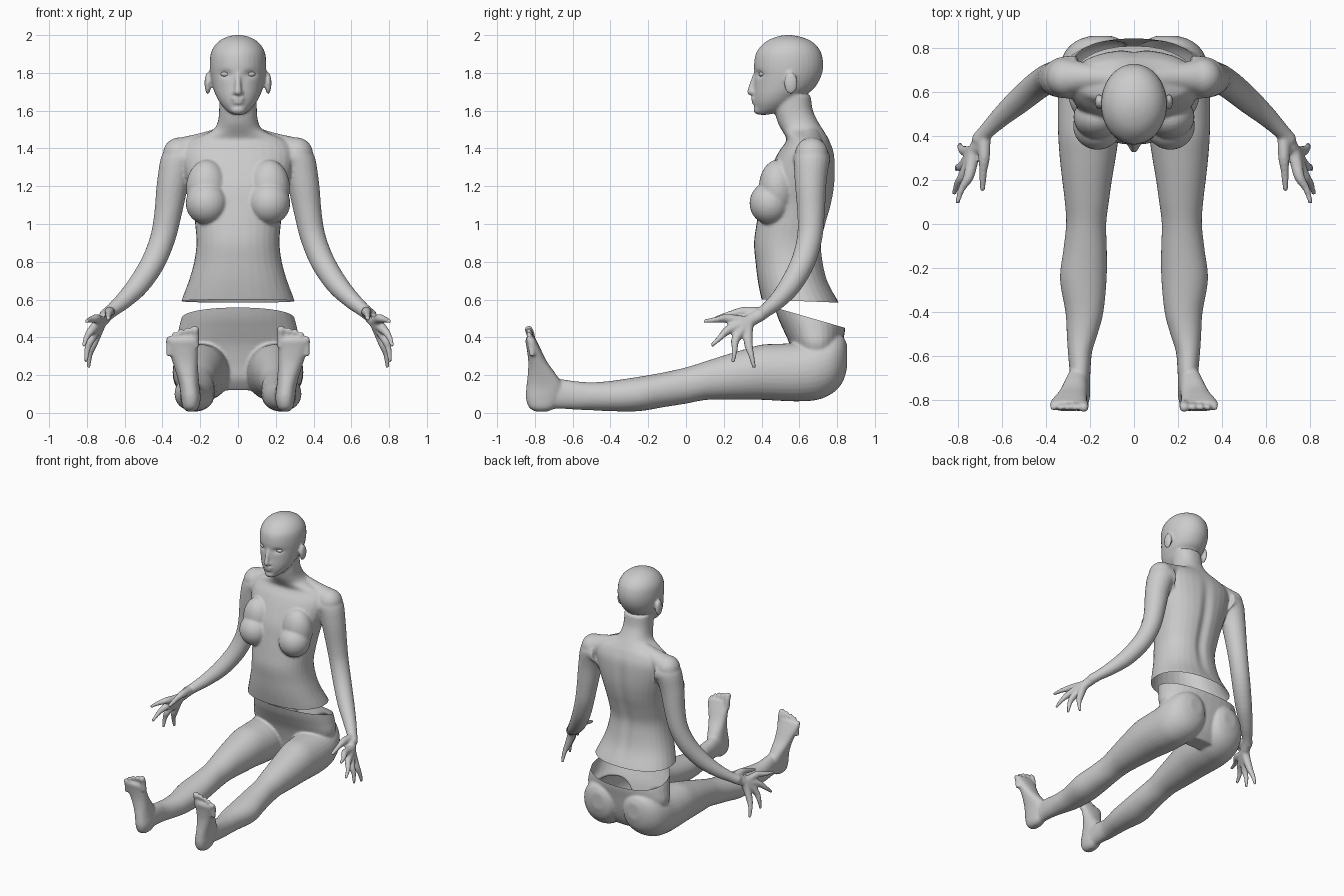
import bpy, bmesh, math
from mathutils import Vector, Matrix


def loft(bm, secs, n=2.0, sides=32, sub=4):
    """Skin a closed body through (centre, u radius, v radius) sections."""
    def cr(a, b, c, d, t):
        return 0.5 * (2*b + (c-a)*t + (2*a-5*b+4*c-d)*t*t + (3*b-a-3*c+d)*t**3)
    secs = [secs[0]] + secs + [secs[-1]]
    path = []
    for i in range(1, len(secs) - 2):
        for k in range(sub):
            path.append([cr(*[secs[i+j][m] for j in (-1, 0, 1, 2)], k / sub) for m in range(3)])
    path.append(secs[-1])
    rings = []
    for c, u, v in path:
        ring = []
        for k in range(sides):
            a = 2 * math.pi * k / sides
            ca, sa = math.cos(a), math.sin(a)
            p = c + u * math.copysign(abs(ca)**(2/n), ca) + v * math.copysign(abs(sa)**(2/n), sa)
            ring.append(bm.verts.new(p))
        rings.append(ring)
    for a, b in zip(rings, rings[1:]):
        for k in range(sides):
            bm.faces.new((a[k], a[k-1], b[k-1], b[k]))
    bm.faces.new(rings[0])
    bm.faces.new(rings[-1][::-1])


def stack(bm, rows, n=2.0, s=1):
    """Horizontal sections: z, centre x, half width, front y, back y."""
    loft(bm, [(Vector((s*x, (f+b)/2, z)), Vector((w, 0, 0)), Vector((0, (b-f)/2, 0)))
              for z, x, w, f, b in rows], n)


def ball(bm, c, r, s=1):
    m = Matrix.Translation((s*c[0], c[1], c[2])) @ Matrix.Diagonal((*r, 1))
    bmesh.ops.create_uvsphere(bm, u_segments=24, v_segments=16, radius=1, matrix=m)


def tube(bm, pts, s=1):
    """Round limb through x, y, z, radius points, with a rounded tip."""
    P = [Vector((s*p[0], p[1], p[2])) for p in pts]
    secs = []
    for i, p in enumerate(P):
        t = (P[min(i+1, len(P)-1)] - P[max(i-1, 0)]).normalized()
        u = t.cross(Vector((0.3*s, 1, 0.2))).normalized()
        secs.append((p, u * pts[i][3], t.cross(u) * pts[i][3]))
    loft(bm, secs, sides=20)
    ball(bm, P[-1], [pts[-1][3]] * 3)


def fuse(name, bm, co, no, keep, dent=None):
    """Fuse overlapping volumes to one skin, cut it open at a plane."""
    bmesh.ops.recalc_face_normals(bm, faces=bm.faces)
    me = bpy.data.meshes.new(name)
    bm.to_mesh(me)
    ob = bpy.data.objects.new(name, me)
    bpy.context.collection.objects.link(ob)
    r = ob.modifiers.new("skin", 'REMESH')
    r.mode, r.voxel_size = 'VOXEL', 0.008
    sm = ob.modifiers.new("soften", 'SMOOTH')
    sm.factor, sm.iterations = 0.5, 5
    dg = bpy.context.evaluated_depsgraph_get()
    new = bpy.data.meshes.new_from_object(ob.evaluated_get(dg))
    ob.modifiers.clear()
    ob.data = new
    bm = bmesh.new()
    bm.from_mesh(new)
    fs = [f for f in bm.faces if all(keep(v.co) for v in f.verts)]
    geom = list({v for f in fs for v in f.verts}) + list({e for f in fs for e in f.edges}) + fs
    bmesh.ops.bisect_plane(bm, geom=geom, plane_co=co, plane_no=no, clear_outer=True)
    for v in bm.verts:
        if dent:
            v.co.y += dent(v.co)
    for f in bm.faces:
        f.smooth = True
    bm.to_mesh(new)
    return ob


# Torso and neck
up = bmesh.new()
stack(up, [(.52, 0, .32, .42, .84), (.60, 0, .297, .40, .80), (.70, 0, .26, .38, .75),
           (.80, 0, .232, .368, .727), (.90, 0, .22, .36, .72), (1.0, 0, .227, .373, .742),
           (1.1, 0, .24, .39, .77), (1.2, 0, .265, .41, .787), (1.3, 0, .29, .45, .79),
           (1.38, 0, .295, .49, .783), (1.44, 0, .26, .53, .76), (1.475, 0, .18, .52, .74),
           (1.5, 0, .13, .505, .725), (1.54, 0, .107, .485, .70), (1.6, 0, .10, .47, .672),
           (1.68, 0, .10, .47, .66)], n=2.25)

# Head
stack(up, [(1.578, 0, .025, .385, .43), (1.60, 0, .06, .368, .52), (1.64, 0, .095, .36, .58),
           (1.68, 0, .117, .358, .63), (1.72, 0, .132, .36, .68), (1.78, 0, .145, .363, .715),
           (1.84, 0, .15, .36, .727), (1.90, 0, .145, .369, .718), (1.94, 0, .127, .395, .695),
           (1.97, 0, .098, .43, .66), (1.99, 0, .06, .475, .61), (2.0, 0, .02, .52, .56)])
tube(up, [(0, .372, 1.80, .013), (0, .354, 1.75, .015), (0, .342, 1.70, .019)])
ball(up, (0, .385, 1.605), (.04, .028, .026))
ball(up, (0, .362, 1.663), (.036, .018, .009))
ball(up, (0, .365, 1.643), (.031, .018, .010))

for s in (1, -1):
    # Face sides
    ball(up, (.017, .36, 1.695), (.014, .018, .012), s)
    ball(up, (.16, .555, 1.745), (.017, .036, .058), s)
    # Chest and shoulder
    ball(up, (.165, .445, 1.11), (.112, .109, .113), s)
    ball(up, (.165, .485, 1.19), (.11, .10, .15), s)
    tube(up, [(.05, .66, 1.47, .055), (.18, .665, 1.425, .06), (.31, .665, 1.37, .088)], s)
    # Arm
    tube(up, [(.26, .665, 1.34, .10), (.315, .665, 1.33, .095), (.345, .66, 1.22, .084),
              (.37, .662, 1.06, .073), (.397, .655, .93, .067), (.448, .62, .80, .064),
              (.525, .555, .68, .058), (.605, .485, .595, .046), (.67, .42, .54, .036),
              (.70, .385, .515, .036)], s)
    # Hand
    for kn, tip in (((.75, .215, .50), (.80, .10, .485)), ((.772, .225, .44), (.815, .14, .36)),
                    ((.775, .265, .395), (.805, .25, .275)), ((.765, .33, .37), (.79, .36, .245))):
        mid = [(a + b) / 2 for a, b in zip(kn, tip)]
        tube(up, [(.675, .415, .535, .03), (.722, .335, .485, .031), (*kn, .024),
                  (mid[0] + .008, mid[1], mid[2], .016), (*tip, .011)], s)
    tube(up, [(.68, .40, .53, .03), (.68, .30, .535, .026), (.685, .23, .52, .018),
              (.687, .16, .50, .013)], s)


def body_dent(p):
    d = 0
    if p.y < .45 and p.z > 1.7:  # eye sockets
        d += .014 * math.exp(-((abs(p.x) - .066) / .03)**2 - ((p.z - 1.793) / .018)**2)
    if p.y > .65 and .6 < p.z < 1.45:  # spine groove
        d -= .018 * math.exp(-(p.x / .035)**2) * math.sin(math.pi * (p.z - .6) / .85)
    return d


fuse("upper_body", up, (0, .4, .60), (0, -.04, -1),
     lambda p: p.z < .70 and abs(p.x) < .38, body_dent)

# Eyes
eyes = bmesh.new()
for s in (1, -1):
    ball(eyes, (.066, .402, 1.793), (.026, .017, .013), s)
me = bpy.data.meshes.new("eyes")
eyes.to_mesh(me)
me.shade_smooth()
bpy.context.collection.objects.link(bpy.data.objects.new("eyes", me))

# Pelvis
low = bmesh.new()
stack(low, [(.12, 0, .16, .63, .75), (.18, 0, .22, .59, .785), (.26, 0, .28, .575, .81),
            (.36, 0, .325, .55, .828), (.44, 0, .315, .515, .842), (.50, 0, .30, .488, .838),
            (.56, 0, .283, .47, .82), (.64, 0, .26, .45, .80)], n=2.2)

LEG = [(-.72, .245, .10, .045, .08), (-.66, .245, .10, .048, .078), (-.58, .245, .092, .055, .075),
       (-.5, .235, .088, .07, .074), (-.4, .225, .089, .086, .080), (-.25, .23, .10, .106, .091),
       (-.12, .222, .122, .099, .092), (0, .217, .145, .091, .096), (.1, .214, .17, .10, .102),
       (.2, .213, .187, .113, .117), (.3, .21, .202, .127, .132), (.4, .206, .215, .138, .146),
       (.5, .2, .215, .146, .151), (.6, .195, .217, .15, .156), (.7, .185, .235, .155, .165),
       (.78, .172, .262, .142, .155), (.83, .158, .285, .105, .12), (.853, .15, .30, .05, .06)]
for s in (1, -1):
    # Leg and buttock
    loft(low, [(Vector((s*x, y, z)), Vector((a, 0, 0)), Vector((0, 0, b)))
               for y, x, z, a, b in LEG], 2.1)
    # Foot
    stack(low, [(.008, .25, .022, -.80, -.73), (.03, .25, .042, -.832, -.69),
                (.08, .25, .052, -.848, -.66), (.14, .257, .053, -.845, -.65),
                (.20, .267, .058, -.838, -.685), (.27, .28, .067, -.835, -.735),
                (.34, .293, .08, -.843, -.77), (.38, .297, .086, -.85, -.79),
                (.40, .297, .075, -.843, -.80)], 2.3, s)
    for x, z, r in ((.228, .44, .022), (.268, .437, .016), (.302, .43, .015),
                    (.334, .415, .015), (.365, .392, .015)):
        tube(low, [(x, -.815, z - .09, r), (x, -.822, z - .03, r), (x, -.832, z, r)], s)
fuse("pelvis_and_legs", low, (0, .48, .555), (0, .29, 1), lambda p: p.y > .3)
